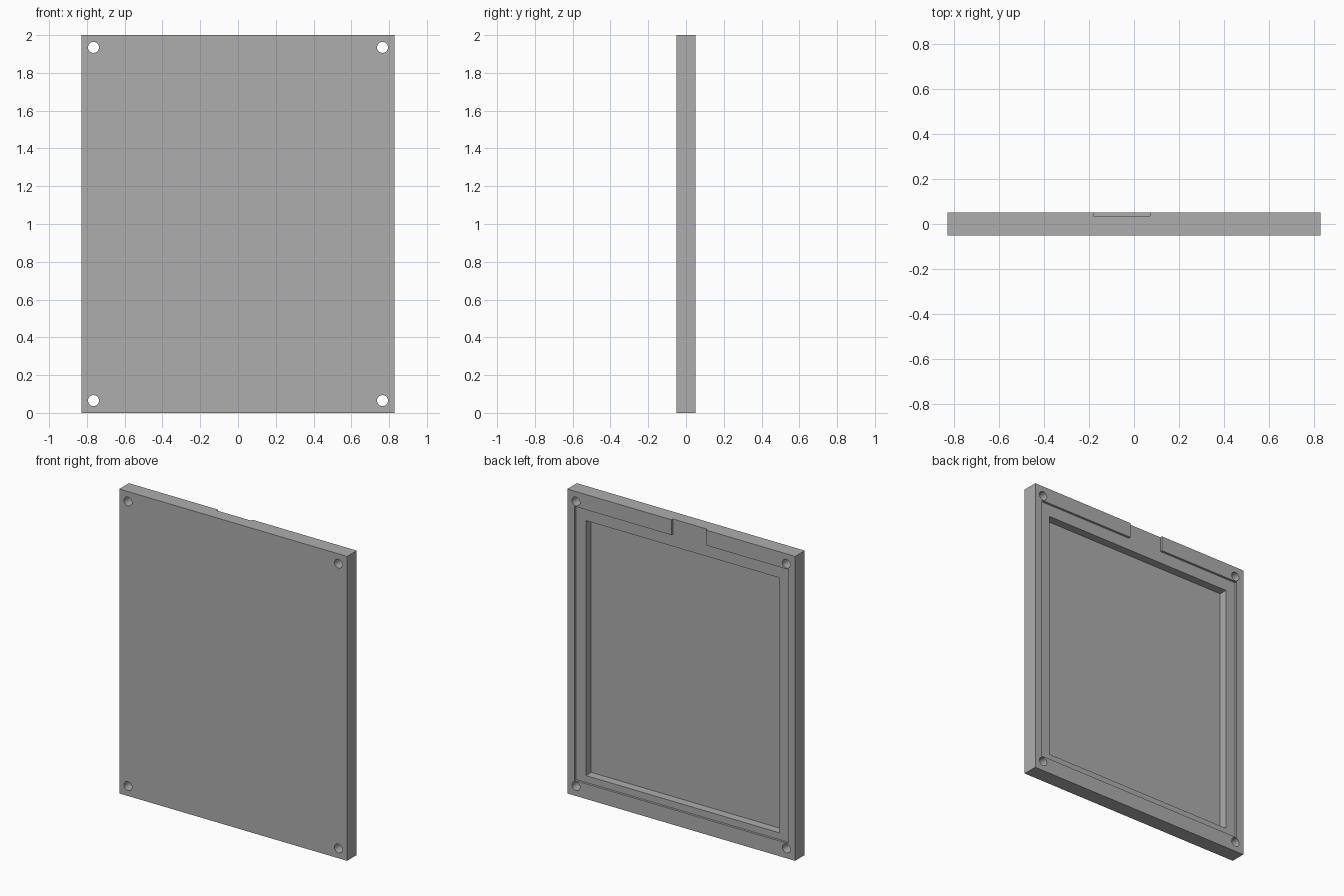
import bpy
from math import pi, radians

cube = bpy.data.objects.get("Cube")
if cube:
    bpy.data.objects.remove(cube, do_unlink=True)

WIDTH, DEPTH, HEIGHT = 1.656, 0.1, 2.0
BACK = DEPTH / 2
LEDGE_Y = 0.035      # floor of the shallow lid seat
POCKET_Y = -0.02     # floor of the deep pocket
OVER = 0.05          # how far cutters overshoot open sides

grey = bpy.data.materials.new("plain grey")
grey.use_nodes = True
grey.diffuse_color = (0.42, 0.42, 0.42, 1)
grey.node_tree.nodes["Principled BSDF"].inputs["Base Color"].default_value = (0.42, 0.42, 0.42, 1)


def box(name, x, y, z):
    """Box spanning the given (low, high) ranges."""
    spans = (x, y, z)
    bpy.ops.mesh.primitive_cube_add(size=1, location=[(a + b) / 2 for a, b in spans])
    obj = bpy.context.object
    obj.name = name
    obj.scale = [b - a for a, b in spans]
    bpy.ops.object.transform_apply(location=True, rotation=False, scale=True)
    obj.data.materials.append(grey)
    return obj


def cut(body, cutter):
    """Subtract the cutter from the body, then discard it."""
    cutter.hide_render = True
    mod = body.modifiers.new("cut", "BOOLEAN")
    mod.operation = "DIFFERENCE"
    mod.solver = "EXACT"
    mod.object = cutter
    bpy.context.view_layer.objects.active = body
    bpy.ops.object.modifier_apply(modifier=mod.name)
    bpy.data.objects.remove(cutter, do_unlink=True)


# Main slab
panel = box("cover_panel", (-WIDTH / 2, WIDTH / 2), (-BACK, BACK), (0, HEIGHT))

# Shallow seat in the back, the deep pocket inside it, and the top tab notch
cut(panel, box("seat_cutter", (-0.775, 0.775), (LEDGE_Y, BACK + OVER), (0.1, 1.9)))
cut(panel, box("notch_cutter", (-0.18, 0.07), (LEDGE_Y, BACK + OVER), (1.85, HEIGHT + OVER)))
cut(panel, box("pocket_cutter", (-0.703, 0.703), (POCKET_Y, BACK + OVER), (0.145, 1.82)))

# Screw holes through the four corners
for x in (-0.765, 0.765):
    for z in (0.065, 1.935):
        bpy.ops.mesh.primitive_cylinder_add(vertices=32, radius=0.029, depth=DEPTH + 2 * OVER,
                                            location=(x, 0, z), rotation=(pi / 2, 0, 0))
        hole = bpy.context.object
        hole.data.materials.append(grey)
        cut(panel, hole)

# Smooth hole walls, crisp edges elsewhere
bpy.ops.object.select_all(action="DESELECT")
panel.select_set(True)
bpy.context.view_layer.objects.active = panel
bpy.ops.object.shade_smooth_by_angle(angle=radians(30))
